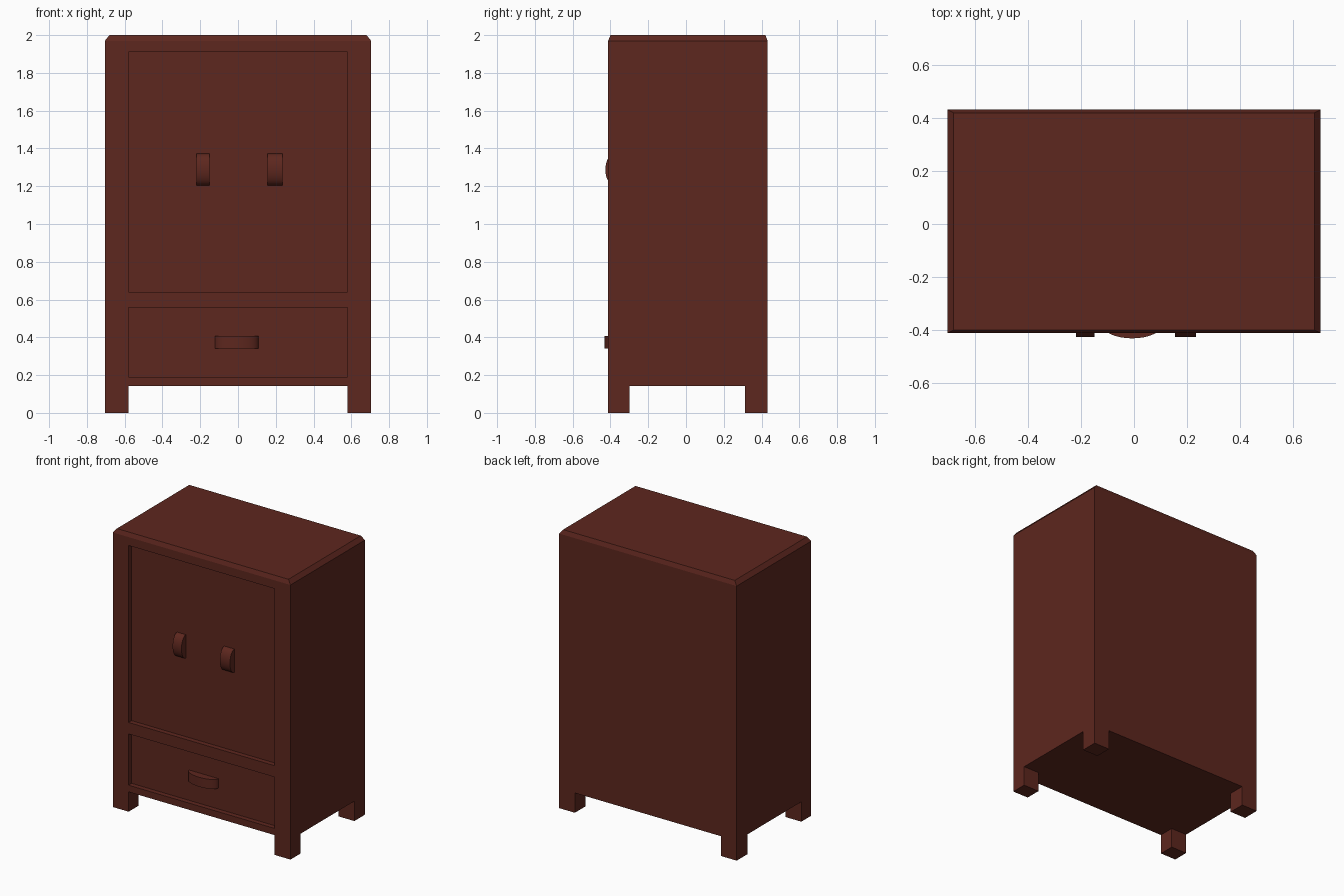
import bpy, bmesh, math

if "Cube" in bpy.data.objects:
    bpy.data.objects.remove(bpy.data.objects["Cube"])

W, Y0, Y1, H = 0.705, -0.412, 0.432, 2.0
PANEL_Y = -0.377

mat = bpy.data.materials.new("dark_red_wood")
mat.diffuse_color = (0.11, 0.02, 0.013, 1)
mat.use_nodes = True
mat.node_tree.nodes["Principled BSDF"].inputs["Base Color"].default_value = mat.diffuse_color


def add_object(name, bm):
    bmesh.ops.recalc_face_normals(bm, faces=bm.faces[:])
    me = bpy.data.meshes.new(name)
    bm.to_mesh(me)
    bm.free()
    ob = bpy.data.objects.new(name, me)
    me.materials.append(mat)
    bpy.context.collection.objects.link(ob)
    return ob


def box_bm(x0, x1, y0, y1, z0, z1):
    bm = bmesh.new()
    bmesh.ops.create_cube(bm, size=1)
    for v in bm.verts:
        v.co = (x1 if v.co.x > 0 else x0, y1 if v.co.y > 0 else y0, z1 if v.co.z > 0 else z0)
    return bm


# Carcass block with a chamfered top
bm = box_bm(-W, W, Y0, Y1, 0, H - 0.03)
top = max(bm.faces, key=lambda f: f.calc_center_median().z)
ext = bmesh.ops.extrude_face_region(bm, geom=[top])
bmesh.ops.delete(bm, geom=[top], context='FACES_ONLY')
for v in [g for g in ext["geom"] if isinstance(g, bmesh.types.BMVert)]:
    v.co.z = H
    v.co.x -= math.copysign(0.024, v.co.x)
    v.co.y -= math.copysign(0.012, v.co.y)
carcass = add_object("cabinet_carcass", bm)

# Gaps between the legs, then the door and drawer recesses
cuts = [
    (-0.58, 0.58, -1, 1, -0.1, 0.142),
    (-1, 1, -0.30, 0.312, -0.1, 0.142),
    (-0.58, 0.58, -1, PANEL_Y, 0.64, 1.91),
    (-0.58, 0.58, -1, PANEL_Y, 0.19, 0.558),
]
bpy.context.view_layer.objects.active = carcass
for c in cuts:
    cutter = add_object("cutter", box_bm(*c))
    cutter.hide_render = True
    mod = carcass.modifiers.new("cut", 'BOOLEAN')
    mod.operation, mod.solver, mod.object = 'DIFFERENCE', 'EXACT', cutter
    bpy.ops.object.modifier_apply(modifier=mod.name)
    bpy.data.objects.remove(cutter)


def handle(name, cx, cz, half_len, half_wid, depth, vertical):
    """Solid half-ellipse pull standing on the recessed panel."""
    bm = bmesh.new()
    n = 16
    rings = []
    for side in (-half_wid, half_wid):
        ring = []
        for i in range(n + 1):
            a = math.pi * i / n
            u, y = half_len * math.cos(a), PANEL_Y - depth * math.sin(a)
            p = (cx + side, y, cz + u) if vertical else (cx + u, y, cz + side)
            ring.append(bm.verts.new(p))
        rings.append(ring)
        bm.faces.new(ring)
    a, b = rings
    for i in range(n + 1):
        j = (i + 1) % (n + 1)
        bm.faces.new((a[i], a[j], b[j], b[i]))
    ob = add_object(name, bm)
    bpy.ops.object.select_all(action='DESELECT')
    ob.select_set(True)
    bpy.context.view_layer.objects.active = ob
    bpy.ops.object.shade_smooth_by_angle(angle=math.radians(35))


# Door and drawer handles
handle("left_door_handle", -0.185, 1.288, 0.084, 0.035, 0.05, True)
handle("right_door_handle", 0.195, 1.288, 0.084, 0.04, 0.05, True)
handle("drawer_handle", -0.007, 0.374, 0.116, 0.034, 0.055, False)
